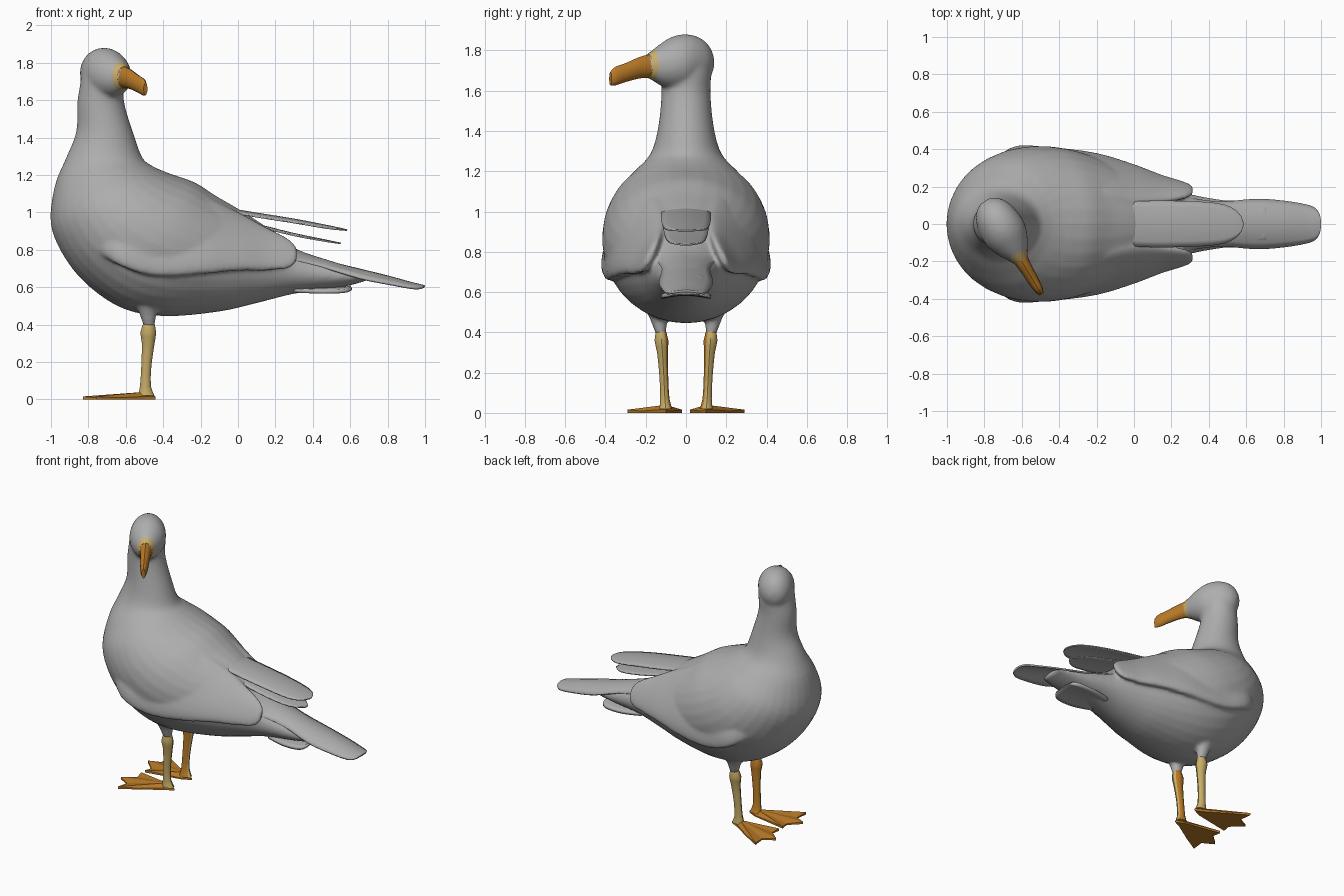
import bpy, bmesh, math
from mathutils import Vector as V

if "Cube" in bpy.data.objects:
    bpy.data.objects.remove(bpy.data.objects["Cube"], do_unlink=True)


def material(name, rgb):
    m = bpy.data.materials.new(name)
    m.use_nodes = True
    m.diffuse_color = (*rgb, 1)
    m.node_tree.nodes["Principled BSDF"].inputs["Base Color"].default_value = (*rgb, 1)
    return m


GREY = material("plumage_grey", (0.42, 0.42, 0.42))
ORANGE = material("beak_orange", (0.48, 0.19, 0.02))
YELLOW = material("leg_yellow", (0.58, 0.42, 0.14))


def finish(bm, name, mats, angle=40):
    """Turn a bmesh into a shaded object."""
    bmesh.ops.recalc_face_normals(bm, faces=bm.faces)
    me = bpy.data.meshes.new(name)
    bm.to_mesh(me)
    bm.free()
    ob = bpy.data.objects.new(name, me)
    bpy.context.collection.objects.link(ob)
    for m in mats:
        me.materials.append(m)
    bpy.ops.object.select_all(action='DESELECT')
    ob.select_set(True)
    bpy.context.view_layer.objects.active = ob
    if angle:
        bpy.ops.object.shade_smooth_by_angle(angle=math.radians(angle))
    return ob


def spline(rows, steps):
    """Catmull-Rom through rows of numbers."""
    out = []
    for i in range(len(rows) - 1):
        quad = zip(rows[max(i - 1, 0)], rows[i], rows[i + 1], rows[min(i + 2, len(rows) - 1)])
        quad = list(quad)
        for k in range(steps):
            t = k / steps
            out.append([b + t / 2 * (c - a + t * (2*a - 5*b + 4*c - d + t * (3*b - 3*c + d - a)))
                        for a, b, c, d in quad])
    return out + [list(rows[-1])]


def loft(bm, rings, sides):
    """Skin ellipses given as centre, axis and axis."""
    loops = []
    for c, u, w in rings:
        angles = [2 * math.pi * k / sides for k in range(sides)]
        loops.append([bm.verts.new(c + u * math.cos(a) + w * math.sin(a)) for a in angles])
    for p, q in zip(loops, loops[1:]):
        for k in range(sides):
            j = (k + 1) % sides
            bm.faces.new((p[k], p[j], q[j], q[k]))
    bm.faces.new(loops[0])
    bm.faces.new(loops[-1])


# Turned head axis, used by head and beak
FACING = V((0.515, -0.857, 0))
ACROSS = V((0.857, 0.515, 0))


def head_rings(rows, steps=4):
    """Rows: distance along the facing axis, height, half height, half width."""
    return [(V((-0.72, 0, z)) + FACING * s, V((0, 0, h)), ACROSS * w)
            for s, z, h, w in spline(rows, steps)]


def post_rings(rows, side, steps=3):
    """Upright rows: x, y, z, half depth, half width."""
    return [(V((x, side * y, z)), V((a, 0, 0)), V((0, b, 0)))
            for x, y, z, a, b in spline(rows, steps)]


# Body and neck: back point, breast point, half width
spine = [
    (-0.61, 1.77, -0.835, 1.77, 0.12), (-0.61, 1.68, -0.845, 1.68, 0.125),
    (-0.607, 1.58, -0.86, 1.58, 0.122),
    (-0.555, 1.41, -0.865, 1.43, 0.138), (-0.51, 1.29, -0.92, 1.29, 0.175),
    (-0.46, 1.25, -0.98, 1.14, 0.255), (-0.42, 1.23, -1.0, 0.93, 0.345),
    (-0.37, 1.21, -0.915, 0.74, 0.395), (-0.31, 1.19, -0.78, 0.59, 0.415),
    (-0.22, 1.155, -0.60, 0.48, 0.41), (-0.12, 1.09, -0.38, 0.445, 0.37),
    (0, 1.02, -0.10, 0.47, 0.29), (0.14, 0.93, 0.10, 0.515, 0.22),
    (0.30, 0.81, 0.30, 0.565, 0.16), (0.50, 0.74, 0.50, 0.59, 0.125),
    (0.62, 0.705, 0.62, 0.615, 0.11), (0.72, 0.68, 0.72, 0.648, 0.09)]
bm = bmesh.new()
loft(bm, [(V((bx + fx, 0, bz + fz)) / 2, V((bx - fx, 0, bz - fz)) / 2, V((0, w, 0)))
          for bx, bz, fx, fz, w in spline(spine, 4)], 32)
loft(bm, head_rings([
    (-0.145, 1.74, 0.03, 0.03), (-0.12, 1.74, 0.085, 0.07), (-0.07, 1.745, 0.120, 0.102),
    (0, 1.748, 0.133, 0.117), (0.07, 1.738, 0.132, 0.118), (0.14, 1.729, 0.104, 0.092),
    (0.20, 1.725, 0.069, 0.055), (0.24, 1.722, 0.045, 0.035)]), 24)

# Folded wings: x, top edge y z, lower edge y z, half thickness
wing = [(-0.84, 0.19, 0.98, 0.24, 0.86, 0.03), (-0.66, 0.21, 1.08, 0.395, 0.73, 0.06),
        (-0.45, 0.18, 1.145, 0.395, 0.66, 0.066), (-0.20, 0.15, 1.09, 0.365, 0.67, 0.066),
        (0, 0.11, 1.00, 0.31, 0.69, 0.055), (0.15, 0.12, 0.92, 0.255, 0.69, 0.04),
        (0.27, 0.14, 0.86, 0.22, 0.70, 0.026), (0.315, 0.16, 0.81, 0.20, 0.74, 0.016)]
for side in (-1, 1):
    rings = []
    for x, ty, tz, by, bz, t in spline(wing, 4):
        u = V((0, side * (ty - by), tz - bz)) / 2
        out = V((0, side * u.z, -u.y * side)).normalized() * t
        rings.append((V((x, side * (ty + by) / 2, (tz + bz) / 2)), u, out))
    loft(bm, rings, 24)
    # Feathered thighs
    loft(bm, post_rings([(-0.49, 0.15, 0.60, 0.13, 0.11), (-0.485, 0.14, 0.50, 0.062, 0.055),
                         (-0.475, 0.125, 0.39, 0.03, 0.026)], side), 16)
body = finish(bm, "body_and_wings", [GREY])
remesh = body.modifiers.new("blend", 'REMESH')
remesh.mode = 'VOXEL'
remesh.voxel_size = 0.0115
remesh.use_smooth_shade = True
soften = body.modifiers.new("soften", 'SMOOTH')
soften.factor = 0.5
soften.iterations = 8

# Beak and the pale skin around its base
bm = bmesh.new()
loft(bm, head_rings([(0.17, 1.725, 0.062, 0.05), (0.26, 1.716, 0.054, 0.036),
                     (0.35, 1.69, 0.047, 0.030), (0.41, 1.672, 0.046, 0.023),
                     (0.438, 1.66, 0.034, 0.012)]), 12)
finish(bm, "beak", [ORANGE])
bm = bmesh.new()
loft(bm, head_rings([(0.145, 1.729, 0.096, 0.085), (0.18, 1.727, 0.079, 0.066),
                     (0.22, 1.722, 0.059, 0.044)]), 20)
finish(bm, "beak_base", [YELLOW])


def feather(name, rows, arch, thick=0.008):
    """Thin arched plate; rows: x, z, half width."""
    bm = bmesh.new()
    lines = []
    for x, z, w in spline(rows, 3):
        lines.append([bm.verts.new((x, w * k / 4, z - arch * (w * k / 4) ** 2))
                      for k in range(-4, 5)])
    for p, q in zip(lines, lines[1:]):
        for k in range(8):
            bm.faces.new((p[k], p[k + 1], q[k + 1], q[k]))
    ob = finish(bm, name, [GREY])
    ob.modifiers.new("thickness", 'SOLIDIFY').thickness = thick


# Crossed wing tips above the tail, tail fan and under-tail feathers
feather("upper_wing_tip", [(-0.12, 1.04, 0.09), (0.02, 1.012, 0.122), (0.30, 0.967, 0.122),
                           (0.48, 0.932, 0.105), (0.56, 0.915, 0.06), (0.585, 0.908, 0.01)], 1.2)
feather("lower_wing_tip", [(-0.05, 0.98, 0.08), (0.10, 0.94, 0.11), (0.30, 0.89, 0.105),
                           (0.47, 0.855, 0.08), (0.55, 0.838, 0.015)], 0.8)
feather("tail", [(0.25, 0.815, 0.15), (0.45, 0.75, 0.12), (0.65, 0.70, 0.135),
                 (0.80, 0.663, 0.125), (0.92, 0.63, 0.105), (0.97, 0.618, 0.085),
                 (0.993, 0.612, 0.05), (1.0, 0.61, 0.01)], 2.5, 0.012)
feather("under_tail", [(0.30, 0.60, 0.09), (0.42, 0.60, 0.12), (0.53, 0.602, 0.125),
                       (0.585, 0.605, 0.11), (0.60, 0.61, 0.08)], 1.0, 0.02)

# Legs and webbed feet
shin = [(-0.475, 0.125, 0.42, 0.025, 0.022), (-0.48, 0.122, 0.36, 0.042, 0.036),
        (-0.48, 0.117, 0.30, 0.034, 0.028), (-0.49, 0.11, 0.18, 0.027, 0.023),
        (-0.495, 0.105, 0.07, 0.029, 0.024), (-0.49, 0.10, 0.02, 0.045, 0.034)]
outline = [(-0.44, 0.10), (-0.50, 0.07), (-0.76, 0.02), (-0.75, 0.08), (-0.83, 0.155),
           (-0.75, 0.20), (-0.76, 0.29), (-0.64, 0.22), (-0.50, 0.13)]
for side, label in ((-1, "right"), (1, "left")):
    bm = bmesh.new()
    loft(bm, post_rings(shin, side, 2), 10)
    bmesh.ops.recalc_face_normals(bm, faces=bm.faces)
    # Inner and front faces are orange, the rest yellow
    for f in bm.faces:
        f.material_index = 0 if f.normal.y * side + 0.5 * f.normal.x > -0.3 else 1
    finish(bm, label + "_leg", [YELLOW, ORANGE])

    bm = bmesh.new()
    ankle = bm.verts.new((-0.50, side * 0.10, 0.04))
    low = [bm.verts.new((x, side * y, 0)) for x, y in outline]
    # Toe ridges stand above the webs between them
    top = [bm.verts.new((x, side * y, 0.016 if k % 2 == 0 else 0.009))
           for k, (x, y) in enumerate(outline)]
    for k in range(len(outline)):
        j = (k + 1) % len(outline)
        bm.faces.new((top[k], top[j], ankle))
        bm.faces.new((low[k], low[j], top[j], top[k]))
    bm.faces.new(low)
    finish(bm, label + "_foot", [ORANGE], 0)
